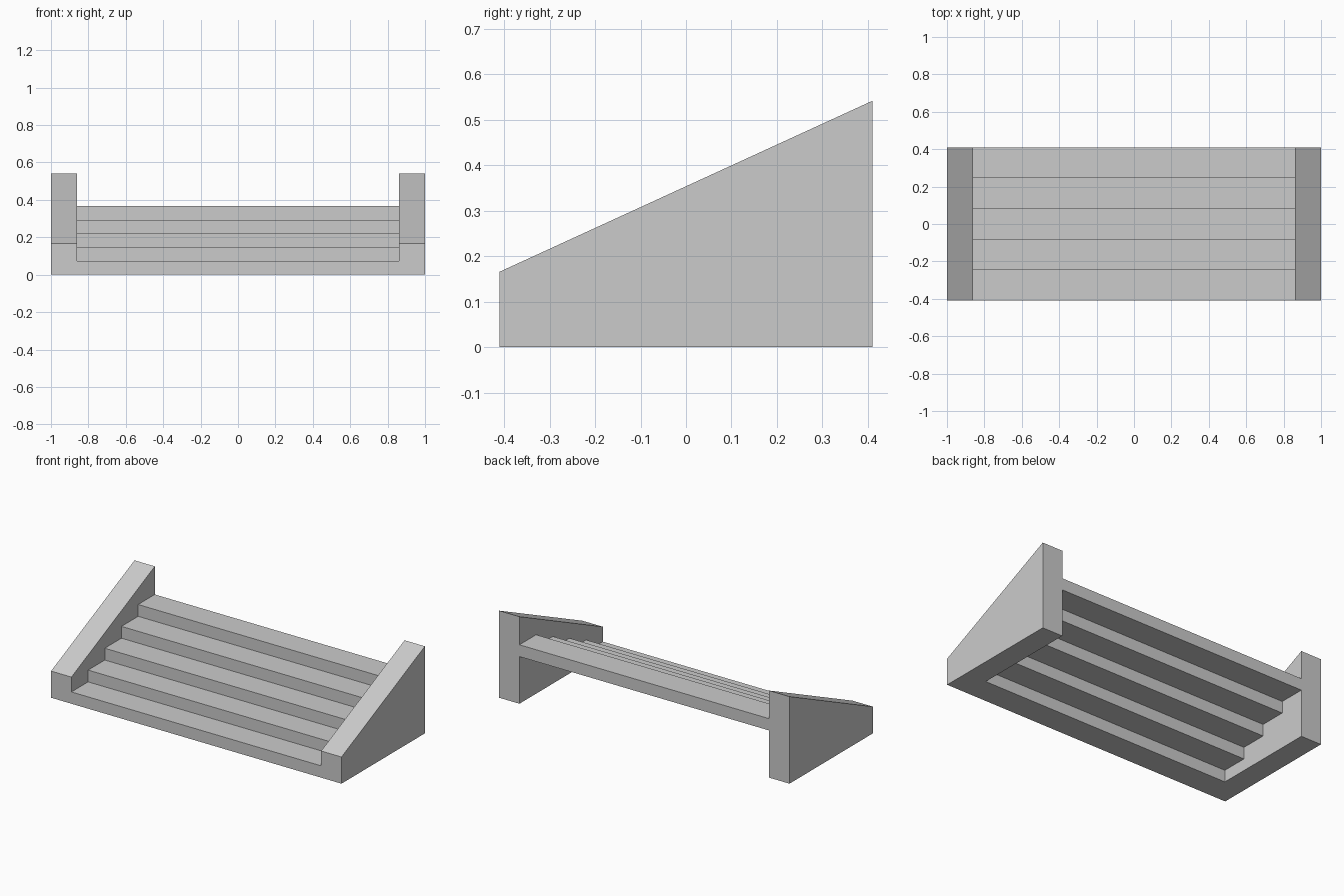
import bpy

if "Cube" in bpy.data.objects:
    bpy.data.objects.remove(bpy.data.objects["Cube"])

HALF_W, INNER = 1.0, 0.86
DEPTH, COUNT = 0.41, 5
TREAD, RISER = 2 * DEPTH / COUNT, 0.367 / COUNT


def prism(name, profile, x0, x1):
    """Extrude a (y, z) profile, anticlockwise seen from +x, from x0 to x1."""
    n = len(profile)
    verts = [(x, y, z) for x in (x0, x1) for y, z in profile]
    faces = [list(range(n))[::-1], list(range(n, 2 * n))]
    faces += [[i, (i + 1) % n, n + (i + 1) % n, n + i] for i in range(n)]
    mesh = bpy.data.meshes.new(name)
    mesh.from_pydata(verts, [], faces)
    obj = bpy.data.objects.new(name, mesh)
    bpy.context.collection.objects.link(obj)
    return obj


# Sloped side walls
wall = [(-DEPTH, 0), (DEPTH, 0), (DEPTH, 0.542), (-DEPTH, 0.166)]
prism("left_wall", wall, -HALF_W, -INNER)
prism("right_wall", wall, INNER, HALF_W)

# Steps: each one riser thick, so the underside is stepped and open
for i in range(COUNT):
    y0, z0 = -DEPTH + i * TREAD, i * RISER
    y1, z1 = y0 + TREAD, z0 + RISER
    prism(f"step_{i + 1}", [(y0, z0), (y1, z0), (y1, z1), (y0, z1)], -INNER, INNER)
